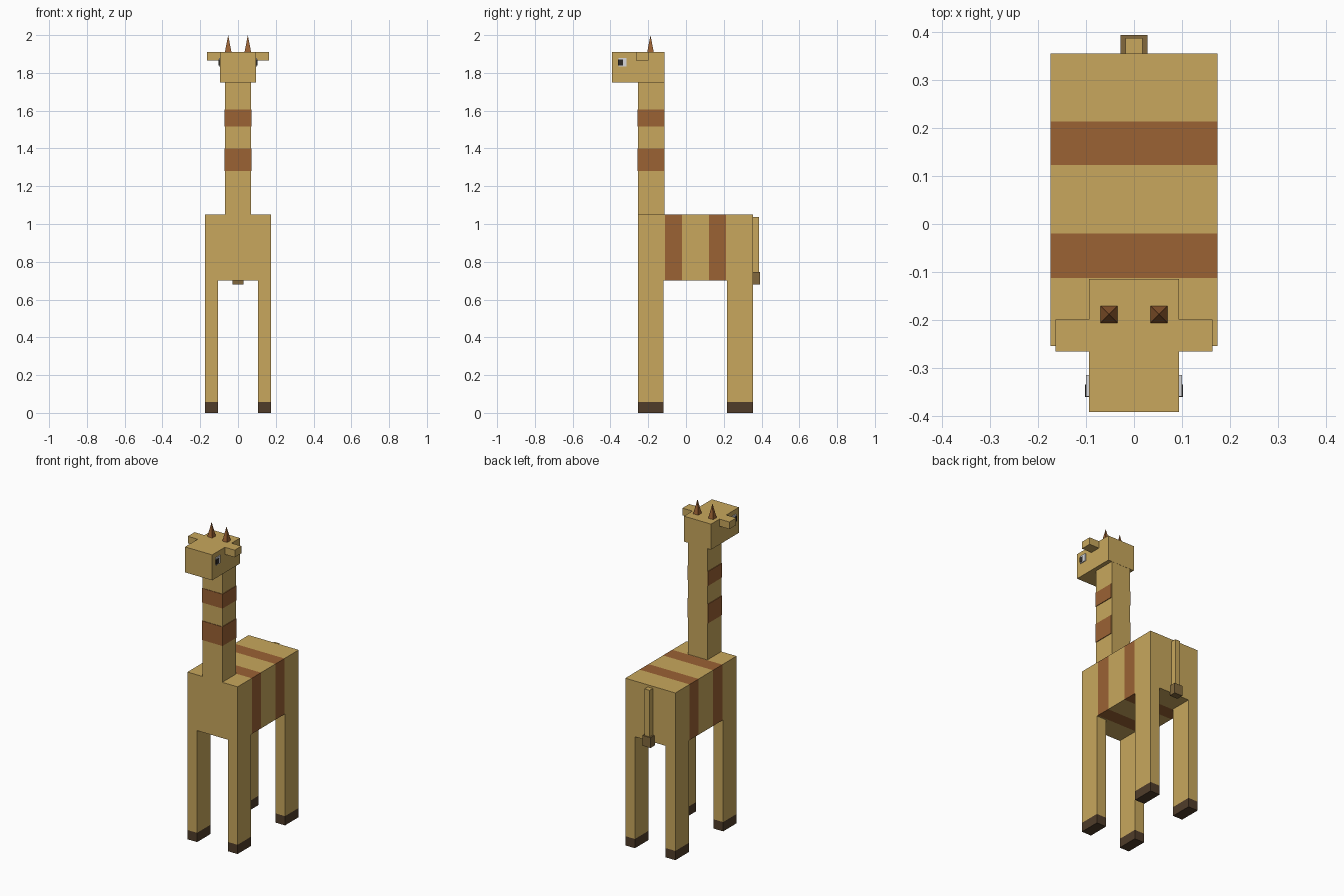
import bpy, bmesh, math
from mathutils import Vector

if "Cube" in bpy.data.objects:
    bpy.data.objects.remove(bpy.data.objects["Cube"])


def material(name, rgb):
    m = bpy.data.materials.new(name)
    m.diffuse_color = (*rgb, 1)
    m.use_nodes = True
    m.node_tree.nodes["Principled BSDF"].inputs["Base Color"].default_value = m.diffuse_color
    return m


TAN = material("tan coat", (0.578, 0.386, 0.109))
BROWN = material("brown stripe", (0.328, 0.122, 0.034))
DARK = material("dark hoof", (0.080, 0.046, 0.023))
TUFT = material("tail tuft", (0.223, 0.141, 0.048))
WHITE = material("eye white", (0.68, 0.68, 0.70))
BLACK = material("pupil", (0.03, 0.025, 0.022))


def finish(bm, name, mats):
    me = bpy.data.meshes.new(name)
    bm.normal_update()
    bm.to_mesh(me)
    bm.free()
    ob = bpy.data.objects.new(name, me)
    for m in mats:
        me.materials.append(m)
    bpy.context.collection.objects.link(ob)
    return ob


def box(name, x, y, z, mats, cuts=(), axis=1, rule=None):
    """Box from (min, max) ranges, optionally cut along an axis and coloured by a rule."""
    bm = bmesh.new()
    bmesh.ops.create_cube(bm, size=1)
    for v in bm.verts:
        v.co = [r[0] + (c + 0.5) * (r[1] - r[0]) for c, r in zip(v.co, (x, y, z))]
    normal = Vector([float(i == axis) for i in range(3)])
    for c in cuts:
        bmesh.ops.bisect_plane(bm, geom=bm.verts[:] + bm.edges[:] + bm.faces[:],
                               plane_co=normal * c, plane_no=normal)
    if rule:
        for f in bm.faces:
            f.material_index = int(rule(f.calc_center_median()))
    return finish(bm, name, mats)


def side(s, a, b):
    """Range a..b on the right (s = 1) or mirrored to the left (s = -1)."""
    return tuple(sorted((s * a, s * b)))


# Body with two stripes running all the way round
STRIPES = ((-0.112, -0.02), (0.123, 0.213))
box("body", (-0.174, 0.174), (-0.253, 0.354), (0.70, 1.05), [TAN, BROWN],
    cuts=[c for s in STRIPES for c in s],
    rule=lambda p: any(a < p.y < b for a, b in STRIPES) and abs(p.y - 0.354) > 0.01)

# Neck, with bands wrapping its front and sides
box("neck", (-0.068, 0.068), (-0.253, -0.115), (1.05, 1.75), [TAN])
for name, z in (("lower_neck_band", (1.28, 1.40)), ("upper_neck_band", (1.515, 1.605))):
    box(name, (-0.072, 0.072), (-0.256, -0.116), z, [BROWN])

# Head
box("head", (-0.094, 0.094), (-0.391, -0.114), (1.75, 1.91), [TAN])

for s, label in ((-1, "left"), (1, "right")):
    # Legs with hooves
    for end, y in (("front", (-0.253, -0.12)), ("back", (0.218, 0.354))):
        box(f"{end}_{label}_leg", side(s, 0.107, 0.174), y, (0, 0.70), [TAN, DARK],
            cuts=[0.058], axis=2, rule=lambda p: p.z < 0.058)
    # Ears
    box(f"{label}_ear", side(s, 0.094, 0.163), (-0.265, -0.198), (1.865, 1.91), [TAN])
    # Eyes
    box(f"{label}_eye", side(s, 0.092, 0.100), (-0.358, -0.314), (1.833, 1.88), [WHITE])
    box(f"{label}_pupil", side(s, 0.094, 0.102), (-0.359, -0.334), (1.839, 1.87), [BLACK])
    # Four-sided pointed horns
    bm = bmesh.new()
    bmesh.ops.create_cone(bm, cap_ends=True, segments=4, radius1=0.0245, radius2=0, depth=0.09)
    bmesh.ops.remove_doubles(bm, verts=bm.verts[:], dist=0.0001)
    bmesh.ops.recalc_face_normals(bm, faces=bm.faces[:])
    # Turn the base square to the axes
    for v in bm.verts:
        c = math.sqrt(0.5)
        x, y = v.co.x, v.co.y
        v.co = (c * (x - y) + s * 0.052, c * (x + y) - 0.188, v.co.z + 1.955)
    finish(bm, f"{label}_horn", [BROWN])

# Tail with a tuft
box("tail", (-0.018, 0.018), (0.352, 0.387), (0.73, 1.037), [TAN])
box("tail_tuft", (-0.028, 0.028), (0.35, 0.393), (0.68, 0.745), [TUFT])
